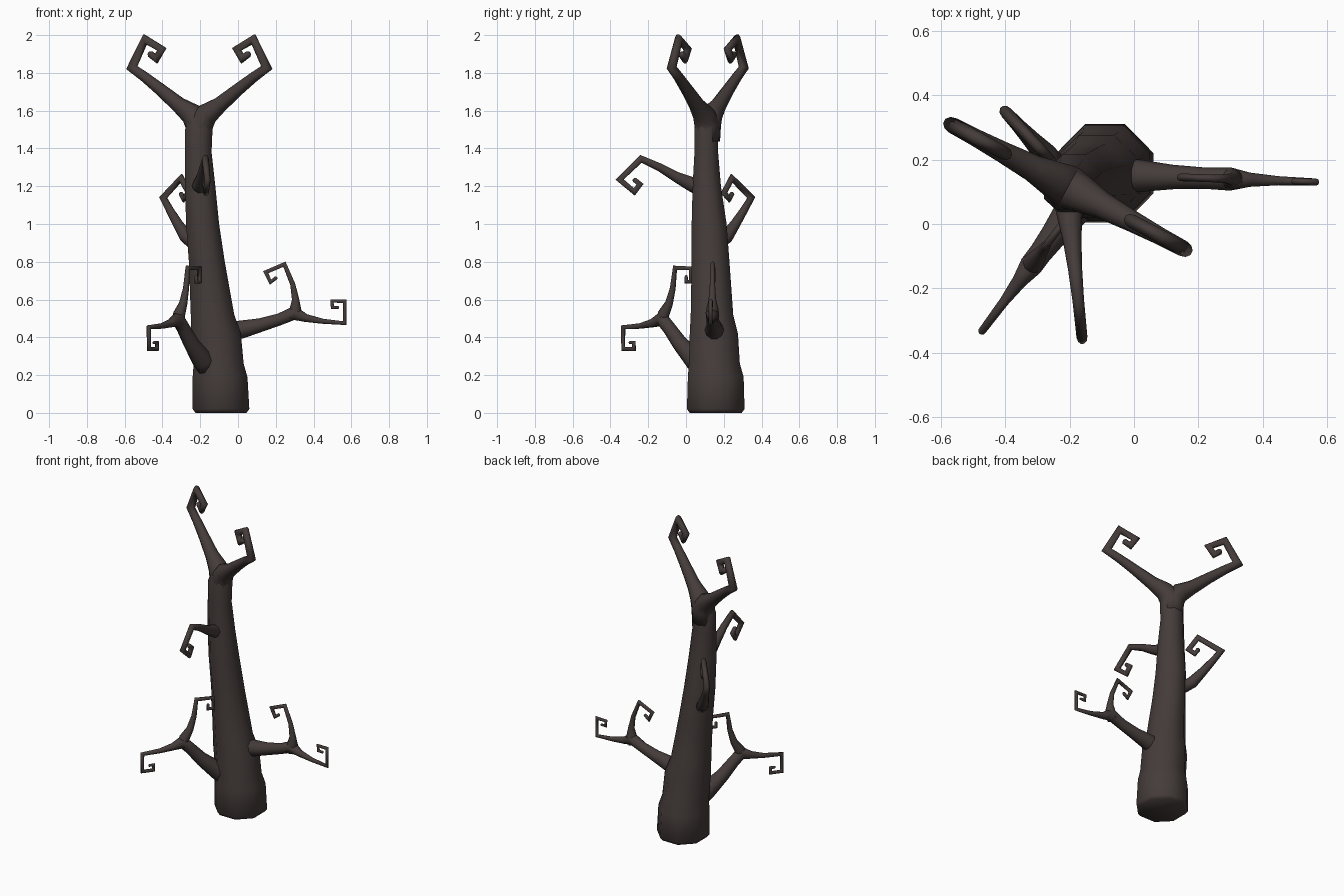
import bpy, bmesh
from math import cos, sin, pi
from mathutils import Vector

bark = bpy.data.materials.new("dark_bark")
bark.diffuse_color = (0.058, 0.045, 0.042, 1)
UP = Vector((0, 0, 1))


def loft(name, rings, angle=180):
    """Skin a list of vertex rings into one closed tube."""
    bm = bmesh.new()
    vs = [[bm.verts.new(p) for p in ring] for ring in rings]
    n = len(vs[0])
    for a, b in zip(vs, vs[1:]):
        for i in range(n):
            j = (i + 1) % n
            bm.faces.new((a[i], a[j], b[j], b[i]))
    bm.faces.new(vs[0][::-1])
    bm.faces.new(vs[-1])
    bmesh.ops.recalc_face_normals(bm, faces=bm.faces)
    me = bpy.data.meshes.new(name)
    bm.to_mesh(me)
    bm.free()
    ob = bpy.data.objects.new(name, me)
    bpy.context.collection.objects.link(ob)
    me.materials.append(bark)
    bpy.ops.object.select_all(action='DESELECT')
    ob.select_set(True)
    bpy.context.view_layer.objects.active = ob
    bpy.ops.object.shade_smooth_by_angle(angle=angle * pi / 180)
    return ob


def limb(name, origin, direction, path, sides=10):
    """Mitred tube in the vertical plane through origin; path = (outward, height, radius)."""
    d = Vector((direction[0], direction[1], 0)).normalized()
    side = d.cross(UP)
    pts = [Vector((origin[0], origin[1], 0)) + d * s + UP * z for s, z, r in path]
    # short rounded end
    end = (pts[-1] - pts[-2]).normalized()
    radii = [r for s, z, r in path]
    pts.append(pts[-1] + end * radii[-1] * 0.5)
    radii.append(radii[-1] * 0.55)
    rings = []
    for i, p in enumerate(pts):
        t_in = (p - pts[max(i - 1, 0)]).normalized() if i else (pts[1] - p).normalized()
        t_out = (pts[i + 1] - p).normalized() if i < len(pts) - 1 else t_in
        t = (t_in + t_out).normalized()
        mitre = min(1 / max(t.dot(t_in), 0.1), 1.3)
        u = side.cross(t)
        rings.append([p + side * cos(2 * pi * k / sides) * radii[i]
                      + u * sin(2 * pi * k / sides) * radii[i] * mitre for k in range(sides)])
    return loft(name, rings)


# Trunk: z, x min, x max, y min, y max
trunk = [
    (0.00, -0.225, 0.045, 0.02, 0.295),
    (0.02, -0.24, 0.06, 0.005, 0.31),
    (0.19, -0.24, 0.05, 0.01, 0.305),
    (0.26, -0.235, 0.03, 0.015, 0.285),
    (0.42, -0.25, 0.015, 0.02, 0.275),
    (0.52, -0.25, -0.02, 0.025, 0.25),
    (0.80, -0.26, -0.07, 0.03, 0.23),
    (1.00, -0.275, -0.10, 0.03, 0.215),
    (1.20, -0.28, -0.12, 0.035, 0.185),
    (1.38, -0.28, -0.14, 0.045, 0.17),
    (1.50, -0.28, -0.135, 0.045, 0.17),
    (1.56, -0.26, -0.14, 0.055, 0.165),
]
rings = []
for z, x0, x1, y0, y1 in trunk:
    k = 0.5 / cos(pi / 8)
    rings.append([Vector(((x0 + x1) / 2 + (x1 - x0) * k * cos(a),
                          (y0 + y1) / 2 + (y1 - y0) * k * sin(a), z))
                  for a in [pi / 8 + i * pi / 4 for i in range(8)]])
loft("trunk", rings, 65)

# Crown fork: two mirrored curled branches
crown = [(0.0, 1.44, 0.066), (0.006, 1.53, 0.068), (0.05, 1.585, 0.058),
         (0.125, 1.632, 0.042), (0.23, 1.71, 0.033), (0.33, 1.78, 0.027),
         (0.405, 1.828, 0.025), (0.325, 1.978, 0.022), (0.225, 1.925, 0.021),
         (0.258, 1.875, 0.020), (0.295, 1.90, 0.018)]
for name, sgn in (("crown_branch_right", 1), ("crown_branch_left", -1)):
    limb(name, (-0.205, 0.115), (0.88 * sgn, -0.47 * sgn), crown)

# Right forked branch
o, d = (0, 0.15), (1, -0.035)
limb("right_branch", o, d,
     [(-0.08, 0.42, 0.055), (0.02, 0.442, 0.05), (0.12, 0.465, 0.038), (0.22, 0.495, 0.033),
      (0.30, 0.53, 0.036), (0.36, 0.502, 0.022), (0.45, 0.485, 0.014), (0.565, 0.475, 0.011),
      (0.565, 0.592, 0.011), (0.498, 0.592, 0.010), (0.50, 0.558, 0.009), (0.532, 0.558, 0.008)])
limb("right_branch_twig", o, d,
     [(0.285, 0.50, 0.034), (0.305, 0.545, 0.033), (0.305, 0.60, 0.020), (0.29, 0.68, 0.014),
      (0.246, 0.787, 0.012), (0.147, 0.745, 0.012), (0.172, 0.692, 0.011), (0.202, 0.715, 0.010)])

# Front-left forked branch
o, d = (-0.2, 0.03), (-0.6, -0.8)
limb("front_left_branch", o, d,
     [(-0.07, 0.24, 0.06), (-0.02, 0.28, 0.056), (0.08, 0.37, 0.042), (0.15, 0.45, 0.036),
      (0.20, 0.50, 0.036), (0.26, 0.475, 0.023), (0.34, 0.46, 0.015), (0.453, 0.453, 0.012),
      (0.453, 0.338, 0.011), (0.382, 0.338, 0.011), (0.382, 0.372, 0.010), (0.41, 0.372, 0.008)])
limb("front_left_twig", o, d,
     [(0.20, 0.47, 0.034), (0.185, 0.525, 0.032), (0.15, 0.58, 0.022), (0.125, 0.66, 0.016),
      (0.11, 0.768, 0.012), (0.005, 0.765, 0.011), (0.005, 0.695, 0.010),
      (0.036, 0.695, 0.010), (0.036, 0.725, 0.008)])

# Back-left curled branch
limb("back_left_branch", (-0.27, 0.21), (-0.68, 0.73),
     [(-0.05, 0.90, 0.036), (0.01, 0.935, 0.036), (0.07, 1.00, 0.028), (0.13, 1.07, 0.022),
      (0.185, 1.14, 0.019), (0.045, 1.243, 0.017), (-0.012, 1.165, 0.016),
      (0.025, 1.133, 0.015), (0.047, 1.16, 0.013)])

# Front curled branch
limb("front_branch", (-0.2, 0.03), (0.1, -0.99),
     [(-0.05, 1.19, 0.045), (0.0, 1.21, 0.040), (0.08, 1.248, 0.029), (0.17, 1.30, 0.022),
      (0.27, 1.345, 0.018), (0.383, 1.235, 0.017), (0.305, 1.17, 0.016),
      (0.275, 1.21, 0.015), (0.305, 1.235, 0.013)])
